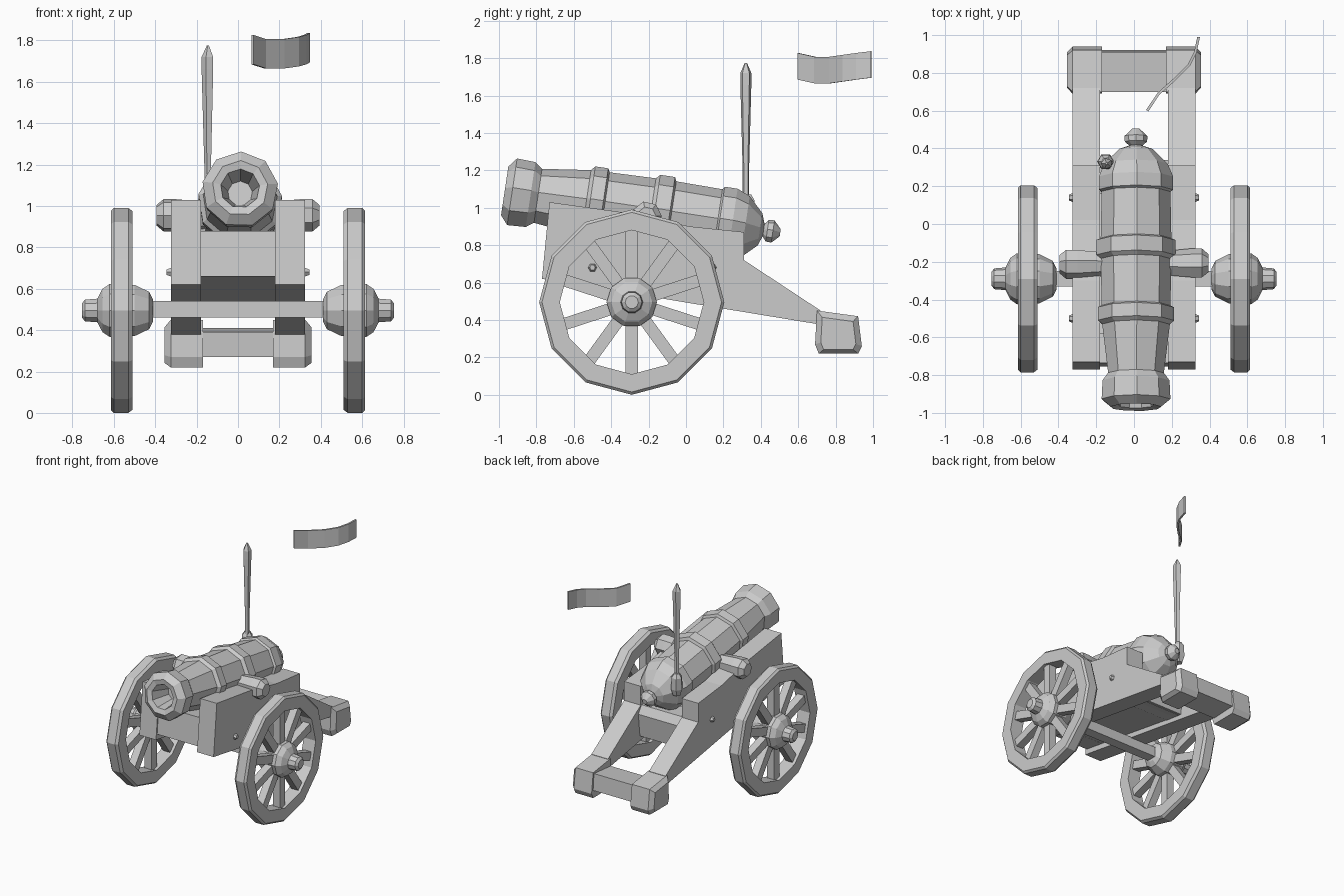
import bpy, bmesh
from math import cos, sin, pi, radians
from mathutils import Vector, Matrix

if "Cube" in bpy.data.objects:
    bpy.data.objects.remove(bpy.data.objects["Cube"])


def finish(name, bm):
    bmesh.ops.remove_doubles(bm, verts=bm.verts, dist=1e-5)
    bmesh.ops.recalc_face_normals(bm, faces=bm.faces)
    me = bpy.data.meshes.new(name)
    bm.to_mesh(me)
    bm.free()
    ob = bpy.data.objects.new(name, me)
    bpy.context.collection.objects.link(ob)
    return ob


def lathe(name, profile, origin, axis, sides, phase=0.0, closed=False):
    """Spin (distance along axis, radius) points around an axis."""
    bm = bmesh.new()
    q = Vector(axis).to_track_quat('Z', 'Y')
    rings = []
    for d, r in profile:
        ring = []
        for i in range(sides):
            a = phase + 2 * pi * i / sides
            ring.append(bm.verts.new(Vector(origin) + q @ Vector((r * cos(a), r * sin(a), d))))
        rings.append(ring)
    pairs = list(zip(rings, rings[1:]))
    if closed:
        pairs.append((rings[-1], rings[0]))
    else:
        bm.faces.new(rings[0])
        bm.faces.new(rings[-1])
    for a, b in pairs:
        for i in range(sides):
            j = (i + 1) % sides
            bm.faces.new((a[i], a[j], b[j], b[i]))
    return finish(name, bm)


def slab(name, yz, x0, x1, inset=0.0):
    """Extrude a side (y, z) outline from x0 to x1; inset shrinks the x1 end."""
    bm = bmesh.new()
    n = len(yz)
    c = sum((Vector(p) for p in yz), Vector((0, 0))) / n
    a = [bm.verts.new((x0, y, z)) for y, z in yz]
    b = [bm.verts.new((x1, *c.lerp(Vector(p), 1 - inset))) for p in yz]
    bm.faces.new(a)
    bm.faces.new(b)
    for i in range(n):
        j = (i + 1) % n
        bm.faces.new((a[i], a[j], b[j], b[i]))
    return finish(name, bm)


# Barrel with bore, reinforcing rings, breech and knob
barrel = [(0.16, 0.06), (0.0, 0.095), (-0.01, 0.135), (0.03, 0.185), (0.13, 0.18),
          (0.17, 0.15), (0.43, 0.182), (0.45, 0.205), (0.52, 0.205), (0.53, 0.185),
          (0.78, 0.19), (0.80, 0.212), (0.88, 0.212), (0.89, 0.19), (1.14, 0.185),
          (1.15, 0.2), (1.22, 0.2), (1.29, 0.17), (1.37, 0.09), (1.39, 0.035),
          (1.41, 0.06), (1.44, 0.062), (1.48, 0.02)]
lathe("barrel", barrel, (0.01, -0.96, 1.085), (0, 1, -0.15), 9, 0.2)

for s, side in ((1, "right"), (-1, "left")):
    # Carriage cheek running into the tapering trail
    slab(side + "_cheek_and_trail",
         [(-0.73, 1.03), (-0.3, 0.97), (0.02, 0.9), (0.31, 0.87), (0.31, 0.72),
          (0.72, 0.45), (0.72, 0.375), (-0.77, 0.62)], s * 0.18, s * 0.325)
    # Heavy end block of the rear beam
    block = [(0.70, 0.45), (0.92, 0.42), (0.94, 0.26), (0.92, 0.22), (0.71, 0.22), (0.69, 0.27)]
    slab(side + "_trail_block", block, s * 0.17, s * 0.325)
    slab(side + "_trail_block_cap", block, s * 0.325, s * 0.355, 0.25)
    # Trunnion
    lathe(side + "_trunnion", [(0.1, 0.06), (0.3, 0.08), (0.36, 0.08), (0.395, 0.05)],
          (0, -0.21, 0.955), (s, 0, 0), 7)
    # Cheek bolts
    for y, z in ((-0.5, 0.68), (0.14, 0.68)):
        lathe(side + "_bolt", [(0.31, 0.03), (0.345, 0.015)], (0, y, z), (s, 0, 0), 6)

    # Wheel: rim, hub and ten spokes
    wc = Vector((0, -0.29, 0.495))
    lathe(side + "_wheel_rim", [(0.51, 0.385), (0.51, 0.48), (0.53, 0.495), (0.6, 0.495),
                                (0.615, 0.48), (0.615, 0.385)], wc, (s, 0, 0), 12, 0, True)
    lathe(side + "_wheel_hub", [(0.41, 0.055), (0.43, 0.095), (0.5, 0.13), (0.62, 0.135),
                                (0.655, 0.11), (0.68, 0.06), (0.74, 0.055), (0.755, 0.035)],
          wc, (s, 0, 0), 10)
    bm = bmesh.new()
    for i in range(10):
        m = (Matrix.Translation(wc + Vector((s * 0.562, 0, 0)))
             @ Matrix.Rotation(2 * pi * i / 10, 4, 'X')
             @ Matrix.Translation((0, 0, 0.255))
             @ Matrix.Diagonal((0.06, 0.065, 0.29, 1)))
        bmesh.ops.create_cube(bm, size=1, matrix=m)
    finish(side + "_wheel_spokes", bm)

# Axle
slab("axle", [(-0.33, 0.46), (-0.25, 0.46), (-0.25, 0.54), (-0.33, 0.54)], -0.5, 0.5)
# Front transom, floor and rear transom between the cheeks
slab("front_transom", [(-0.735, 0.88), (-0.755, 0.66), (-0.58, 0.63), (-0.58, 0.86)], -0.185, 0.185)
slab("carriage_floor", [(-0.74, 0.70), (-0.75, 0.66), (0.3, 0.48), (0.3, 0.54)], -0.185, 0.185)
slab("rear_transom", [(0.16, 0.72), (0.16, 0.5), (0.32, 0.48), (0.34, 0.66), (0.3, 0.72)], -0.185, 0.185)
# Rear crossbeam
slab("rear_crossbeam", [(0.70, 0.39), (0.91, 0.41), (0.92, 0.28), (0.71, 0.27)], -0.2, 0.2)

# Flag pole with socket at the breech
lathe("flag_pole", [(0.9, 0.018), (1.2, 0.018), (1.66, 0.031), (1.72, 0.031), (1.775, 0.006)],
      (-0.145, 0.32, 0), (0, 0, 1), 5)
lathe("pole_socket", [(0.9, 0.03), (0.95, 0.045), (1.04, 0.042), (1.07, 0.022)],
      (-0.15, 0.33, 0), (0, 0, 1), 6)

# Waving flag ribbon
path = [(0.07, 0.60, 1.685), (0.13, 0.69, 1.665), (0.22, 0.77, 1.665),
        (0.29, 0.84, 1.675), (0.325, 0.91, 1.685), (0.342, 0.99, 1.695)]
bm = bmesh.new()
cols = [(bm.verts.new(p), bm.verts.new((p[0], p[1], p[2] + 0.142))) for p in path]
for a, b in zip(cols, cols[1:]):
    bm.faces.new((a[0], b[0], b[1], a[1]))
flag = finish("flag", bm)
mod = flag.modifiers.new("thickness", 'SOLIDIFY')
mod.thickness = 0.014
mod.offset = 0
